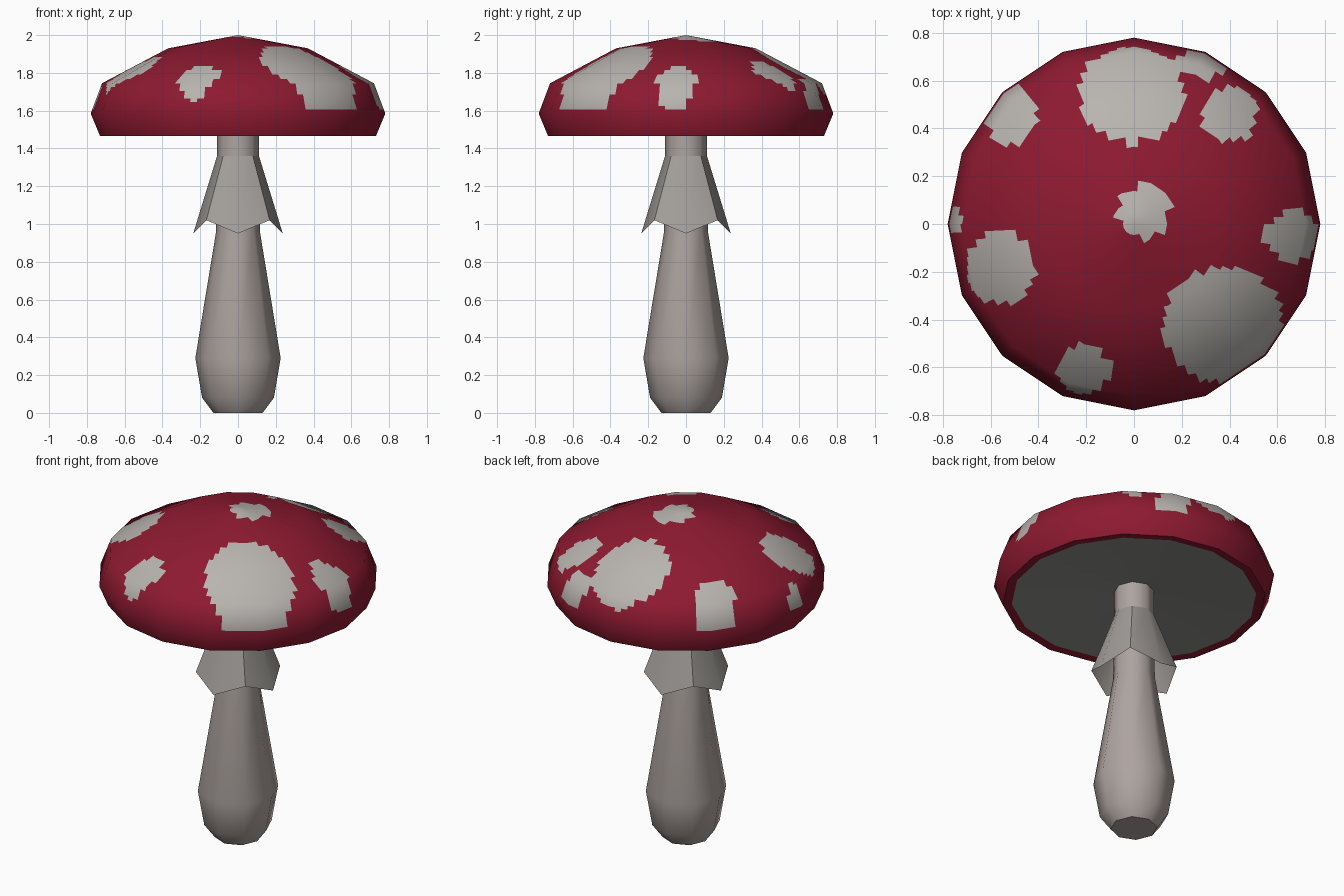
import bpy, bmesh
from math import cos, sin, pi, radians
from mathutils import Vector

if "Cube" in bpy.data.objects:
    bpy.data.objects.remove(bpy.data.objects["Cube"])


def material(name, rgb):
    m = bpy.data.materials.new(name)
    m.diffuse_color = (*rgb, 1)
    m.use_nodes = True
    m.node_tree.nodes["Principled BSDF"].inputs["Base Color"].default_value = m.diffuse_color
    return m


RED = material("red", (0.27, 0.010, 0.03))
WHITE = material("spot_white", (0.48, 0.455, 0.43))
STEM = material("stem_beige", (0.42, 0.37, 0.35))
SKIRT = material("skirt_grey", (0.36, 0.34, 0.32))
GILL = material("gill_grey", (0.28, 0.28, 0.265))


def profile_normals(profile):
    segs = [Vector((b[1] - a[1], a[0] - b[0])).normalized()
            for a, b in zip(profile, profile[1:])]
    return [(segs[max(i - 1, 0)] + segs[min(i, len(segs) - 1)]).normalized()
            for i in range(len(profile))]


def lathe(name, profile, sides, mats, sub=1, wave=None, pick=None):
    """Turn a (radius, z) profile into a polygonal solid; sub splits each flat
    facet without bending it, keeping the coarse mesh's interpolated normals."""
    bm = bmesh.new()
    layer = bm.verts.layers.float_vector.new("smooth_dir")
    norms = profile_normals(profile)
    rows = []
    for k in range((len(profile) - 1) * sub + 1):
        i = min(k // sub, len(profile) - 2)
        t = k / sub - i
        r, z = Vector(profile[i][:2]).lerp(Vector(profile[i + 1][:2]), t)
        n = norms[i].lerp(norms[i + 1], t)
        row = []
        for s in range(sides * sub):
            j, f = divmod(s, sub)
            a, b = (Vector((cos(q), sin(q), 0)) for q in
                    (2 * pi * j / sides, 2 * pi * (j + 1) / sides))
            d = a.lerp(b, f / sub)
            lift = wave(k, s) if wave else 0
            v = bm.verts.new(d * r + Vector((0, 0, z + lift)))
            v[layer] = (d * n[0] + Vector((0, 0, n[1]))).normalized()
            row.append(v)
        rows.append(row)
    for lo, hi in zip(rows, rows[1:]):
        for s in range(len(lo)):
            e = (s + 1) % len(lo)
            bm.faces.new((lo[s], lo[e], hi[e], hi[s]))
    bmesh.ops.remove_doubles(bm, verts=bm.verts, dist=1e-5)
    if pick:
        for f in bm.faces:
            f.material_index = pick(f.calc_center_median())
    me = bpy.data.meshes.new(name)
    bm.to_mesh(me)
    bm.free()
    for m in mats:
        me.materials.append(m)
    me.shade_smooth()
    if sub > 1:
        me.normals_split_custom_set_from_vertices(
            [d.vector[:] for d in me.attributes["smooth_dir"].data])
    else:
        me.set_sharp_from_angle(angle=radians(50))
    ob = bpy.data.objects.new(name, me)
    bpy.context.collection.objects.link(ob)
    return ob


# Spots on the cap, seen from above: centre x, y, half width, half depth
SPOTS = [(0.04, 0.05, 0.11, 0.11), (0.37, -0.42, 0.25, 0.24),
         (-0.01, 0.54, 0.22, 0.20), (0.28, 0.67, 0.10, 0.06),
         (0.40, 0.46, 0.12, 0.12), (-0.52, 0.47, 0.11, 0.13),
         (-0.56, -0.18, 0.14, 0.16), (-0.21, -0.61, 0.11, 0.10),
         (0.66, -0.05, 0.11, 0.11), (-0.75, 0.01, 0.03, 0.055)]


def cap_colour(c):
    return int(c.z > 1.6 and any(
        ((c.x - x) / w) ** 2 + ((c.y - y) / d) ** 2 < 1 for x, y, w, d in SPOTS))


# Cap: sixteen-sided dome with spots
lathe("cap", [(0.73, 1.465), (0.78, 1.585), (0.72, 1.745), (0.37, 1.93), (0, 2.0)],
      16, [RED, WHITE], sub=8, pick=cap_colour)

# Underside: slightly hollow gills with a red rim
lathe("gills", [(0, 1.52), (0.11, 1.515), (0.68, 1.469), (0.73, 1.465)], 16,
      [GILL, RED], pick=lambda c: int(c.xy.length > 0.67))

# Stem: eight-sided with a bulbous foot
lathe("stem", [(0, 0), (0.13, 0), (0.19, 0.08), (0.226, 0.29),
               (0.116, 0.96), (0.11, 1.36), (0.11, 1.52)], 8, [STEM])

# Skirt: thin flared ring with a zigzag hem
lathe("skirt", [(0.237, 0.95), (0.111, 1.36)], 8, [SKIRT],
      wave=lambda k, s: 0.07 if k == 0 and s % 2 else 0)
